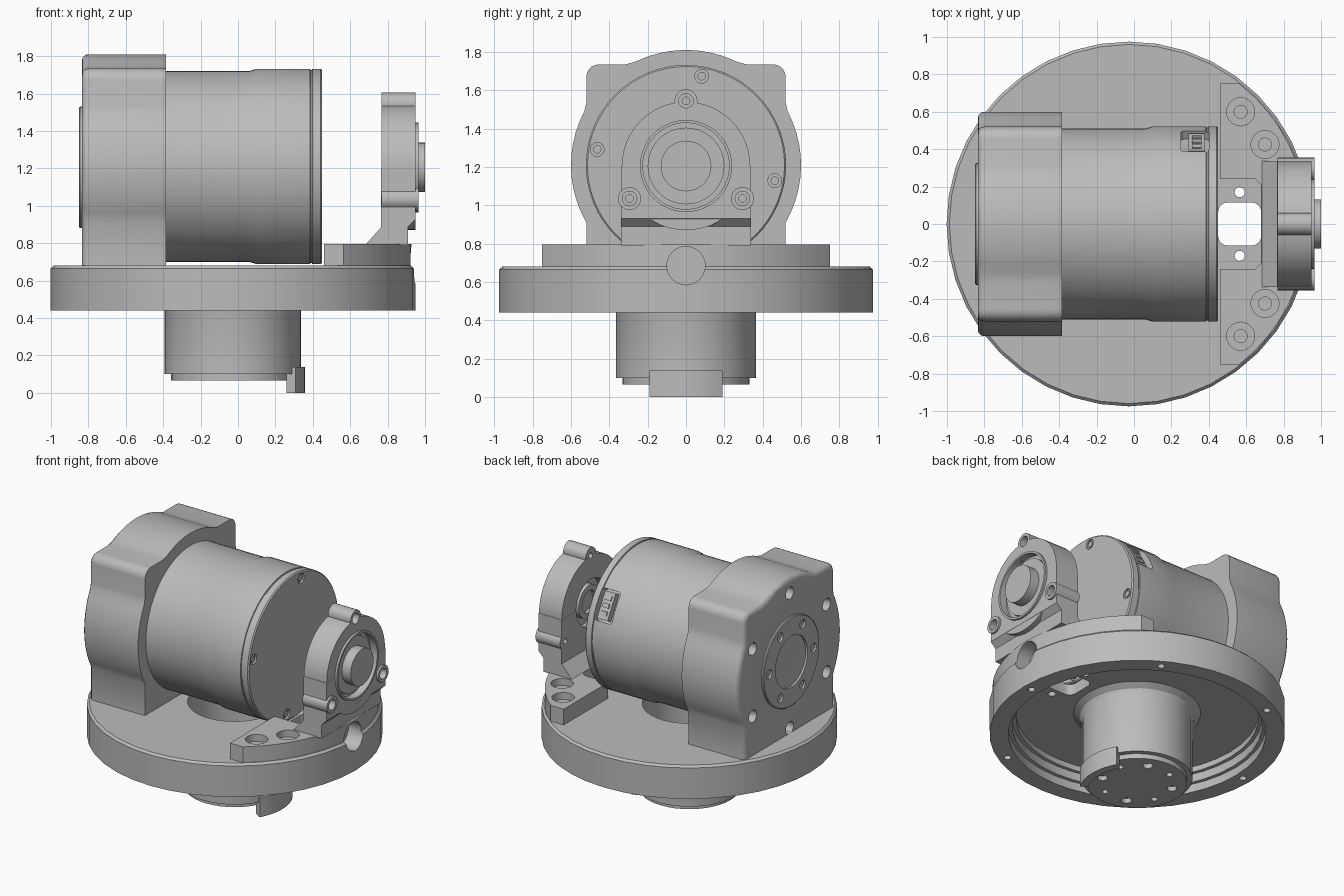
import bpy, bmesh
from math import sin, cos, pi, radians, asin
from mathutils import Matrix, Vector

old = bpy.data.objects.get("Cube")
if old:
    bpy.data.objects.remove(old, do_unlink=True)

BASE_X = -0.027   # centre of the round base
AXIS_Z = 1.21     # height of the tilt axis

grey = bpy.data.materials.new("machined grey")
grey.use_nodes = True
grey.diffuse_color = (0.5, 0.5, 0.5, 1)
grey.node_tree.nodes["Principled BSDF"].inputs["Base Color"].default_value = (0.5, 0.5, 0.5, 1)
parts = []


def finish(name, bm, part=True):
    bmesh.ops.recalc_face_normals(bm, faces=bm.faces)
    me = bpy.data.meshes.new(name)
    bm.to_mesh(me)
    bm.free()
    ob = bpy.data.objects.new(name, me)
    bpy.context.collection.objects.link(ob)
    if part:
        parts.append(ob)
    return ob


def lathe(name, profile, axis, a, b, segs=48, part=True):
    """Spin (radius, position) points about an X axis at (y, z) or a Z axis at (x, y)."""
    bm = bmesh.new()
    if axis == "X":
        vs = [bm.verts.new((t, a, b + r)) for r, t in profile]
        cent, ax = (0, a, b), (1, 0, 0)
    else:
        vs = [bm.verts.new((a + r, b, t)) for r, t in profile]
        cent, ax = (a, b, 0), (0, 0, 1)
    es = [bm.edges.new(p) for p in zip(vs, vs[1:])]
    bmesh.ops.spin(bm, geom=vs + es, cent=cent, axis=ax, angle=2 * pi, steps=segs)
    bmesh.ops.remove_doubles(bm, verts=bm.verts, dist=1e-5)
    return finish(name, bm, part)


def cyl(name, axis, a, b, r, lo, hi, segs=24, part=True):
    return lathe(name, [(0, lo), (r, lo), (r, hi), (0, hi)], axis, a, b, segs, part)


def prism(name, pts, axis, lo, hi, round_low=0):
    """Extrude an outline along one axis, optionally rounding the rim at the low end."""
    place = {"X": lambda p: (lo, *p), "Y": lambda p: (p[0], lo, p[1]), "Z": lambda p: (*p, lo)}[axis]
    bm = bmesh.new()
    face = bm.faces.new([bm.verts.new(place(p)) for p in pts])
    rim = [e for e in face.edges if max(v.co.z for v in e.verts) > 0.7]
    out = bmesh.ops.extrude_face_region(bm, geom=[face], use_keep_orig=True)["geom"]
    shift = Vector([hi - lo if k == axis else 0 for k in "XYZ"])
    bmesh.ops.translate(bm, vec=shift, verts=[g for g in out if isinstance(g, bmesh.types.BMVert)])
    if round_low:
        bmesh.ops.recalc_face_normals(bm, faces=bm.faces)
        bmesh.ops.bevel(bm, geom=rim, offset=round_low, segments=3, profile=0.5, affect="EDGES")
    return finish(name, bm)


def box(name, size, loc, tilt=0, corner=0, along=1, part=True):
    """Box tilted about X; edges running in the given direction may be rounded."""
    bm = bmesh.new()
    bmesh.ops.create_cube(bm, size=1, matrix=Matrix.Diagonal((*size, 1)))
    if corner:
        es = [e for e in bm.edges if abs(e.verts[0].co[along] - e.verts[1].co[along]) > 1e-4]
        bmesh.ops.bevel(bm, geom=es, offset=corner, segments=4, profile=0.5, affect="EDGES")
    bm.transform(Matrix.Translation(loc) @ Matrix.Rotation(tilt, 4, "X"))
    return finish(name, bm, part)


def combine(target, tool, op="DIFFERENCE"):
    mod = target.modifiers.new("bool", "BOOLEAN")
    mod.operation, mod.solver, mod.object = op, "EXACT", tool
    bpy.context.view_layer.objects.active = target
    bpy.ops.object.modifier_apply(modifier=mod.name)
    bpy.data.objects.remove(tool, do_unlink=True)


def drill(target, axis, a, b, r, lo, hi, segs=16):
    combine(target, cyl("drill", axis, a, b, r, lo, hi, segs, False))


def ring(n, r, start, a, b):
    return [(a + r * cos(radians(start) + 2 * pi * i / n),
             b + r * sin(radians(start) + 2 * pi * i / n)) for i in range(n)]


def arc(r, start, end, n, a, b):
    return [(a + r * cos(radians(start + (end - start) * i / n)),
             b + r * sin(radians(start + (end - start) * i / n))) for i in range(n + 1)]


# Round base: dished underneath, with a hollow stem
base = lathe("base_disc_and_stem", [
    (0, .065), (.33, .065), (.33, .10), (.365, .10), (.365, .53), (.38, .57), (.42, .6),
    (.8, .6), (.8, .56), (.825, .56), (.825, .5), (.85, .5), (.85, .44), (.975, .44),
    (.975, .665), (.96, .68), (.31, .68), (.31, .3), (0, .3)], "Z", BASE_X, 0, 40)
combine(base, box("slot", (.23, .23, .4), (.565, 0, .65), corner=.05, along=2, part=False))
for side in (-1, 1):
    drill(base, "Z", .565, .17 * side, .027, .5, .8)
for p in ring(6, .91, 0, BASE_X, 0):
    drill(base, "Z", *p, .025, .4, .5, 12)
for i, p in enumerate(ring(8, .24, 22, BASE_X, 0)):
    drill(base, "Z", *p, .022 + .012 * (i % 2), 0, .1, 12)
drill(base, "X", 0, .685, .1, .82, 1.1, 24)

# Curved locating lug under the stem
half = math_half = 29.5
prism("stem_lug", arc(.385, -half, half, 8, BASE_X, 0) + arc(.33, half, -half, 8, BASE_X, 0),
      "Z", 0, .138)

# Gearbox housing: a round body merged with a square-shouldered block
side = [(.52, .68)] + arc(.6, -30, 28, 10, 0, AXIS_Z) + [(.52, 1.535)]
side += arc(.065, 0, 90, 5, .455, 1.67) + [(.315, 1.735)] + arc(.6, 64, 90, 6, 0, AXIS_Z)
outline = side + [(-y, z) for y, z in reversed(side[:-1])]
housing = prism("gearbox_housing", outline, "X", -.835, -.385, round_low=.033)
for p in ring(6, .49, 30, 0, AXIS_Z):
    drill(housing, "X", *p, .045, -.9, -.74)

# Output flange on the outside of the gearbox
flange = lathe("output_flange", [(0, -.8), (.325, -.8), (.325, -.845), (.318, -.85), (.185, -.85),
                                 (.185, -.835), (0, -.835)], "X", 0, AXIS_Z - .005)
for p in ring(6, .255, 0, 0, AXIS_Z):
    drill(flange, "X", *p, .032, -.9, -.815, 12)
for p in ring(6, .125, 30, 0, AXIS_Z):
    drill(flange, "X", *p, .026, -.9, -.815, 12)

# Motor body with a raised end band and a groove
motor = lathe("motor_body", [
    (0, -.42), (.51, -.42), (.51, .06), (.522, .1), (.522, .385), (.515, .387), (.515, .395),
    (.522, .397), (.522, .442), (.514, .45), (0, .45)], "X", 0, AXIS_Z, 64)


def around(x, r, deg):
    return (x, r * cos(radians(deg)), AXIS_Z + r * sin(radians(deg)))


# Connector sockets and slots on opposite sides of the motor
for deg in (30, 210):
    combine(motor, box("pocket", (.15, .12, .22), around(.325, .52, deg), radians(deg), .02, part=False))
    box("connector_block", (.085, .05, .19), around(.335, .48, deg), radians(deg))
    for k in (-6, 0, 6):
        box("connector_pin", (.05, .02, .03), around(.335, .505, deg + k), radians(deg + k))
for deg in (120, 300):
    combine(motor, box("slot", (.042, .06, .15), around(.31, .52, deg), radians(deg), .019, part=False))
for p in ring(4, .47, -10, 0, AXIS_Z):
    drill(motor, "X", *p, .036, .435, .5)
    cyl("motor_screw", "X", *p, .022, .43, .447, 12)

# Foot of the end support, following the edge of the base
edge = math_edge = asin(.75 / .955) * 180 / pi
foot = prism("support_foot", [(.46, -.24), (.46, -.75)] + arc(.955, -edge, edge, 16, BASE_X, 0)
             + [(.46, .75), (.46, .24), (.65, .24), (.68, .21), (.68, -.21), (.65, -.24)],
             "Z", .68, .795)
for s in (-1, 1):
    for x, y in ((.57, .6), (.70, .425)):
        drill(foot, "Z", x, y * s, .075, .745, .9, 24)
        drill(foot, "Z", x, y * s, .035, .69, .9)
drill(foot, "X", 0, .685, .1, .82, 1.1, 24)

# Upright and round bearing head with three screw lobes
head = prism("support_head", [(.68, .79), (.765, .885), (.765, 1.205), (.95, 1.205), (.95, .93),
                              (.91, .89), (.91, .79)], "Y", -.338, .338)
combine(head, cyl("round", "X", 0, 1.205, .335, .766, .949, 48, False), "UNION")
lobes = ring(3, .34, 90, 0, 1.205)
for (y, z), end in zip(lobes, (.948, .965, .965)):
    combine(head, cyl("lobe", "X", y, z, .06, .767, end, 24, False), "UNION")
    drill(head, "X", y, z, .038, end - .05, 1.1)
    drill(head, "X", y, z, .02, .7, 1.1, 12)
drill(head, "X", 0, 1.205, .225, .91, 1.1, 48)
drill(head, "X", 0, 1.205, .17, .7, .82, 36)

# Bearing rim, seat and shaft
lathe("bearing_rim", [(.225, .93), (.24, .93), (.24, .965), (.225, .965), (.225, .93)], "X", 0, 1.205)
cyl("bearing_seat", "X", 0, 1.205, .2, .9, .93, 40)
cyl("shaft_cap", "X", 0, 1.205, .132, .9, 1.0, 40)
lathe("inner_bearing", [(0, .83), (.12, .83), (.12, .78), (.08, .78), (.08, .81), (0, .81)],
      "X", 0, 1.205, 32)

# One colour everywhere, smooth curves with sharp edges
bpy.ops.object.select_all(action="DESELECT")
for ob in parts:
    ob.data.materials.clear()
    ob.data.materials.append(grey)
    for f in ob.data.polygons:
        f.material_index = 0
    ob.select_set(True)
bpy.context.view_layer.objects.active = parts[0]
bpy.ops.object.shade_smooth_by_angle(angle=radians(30))
